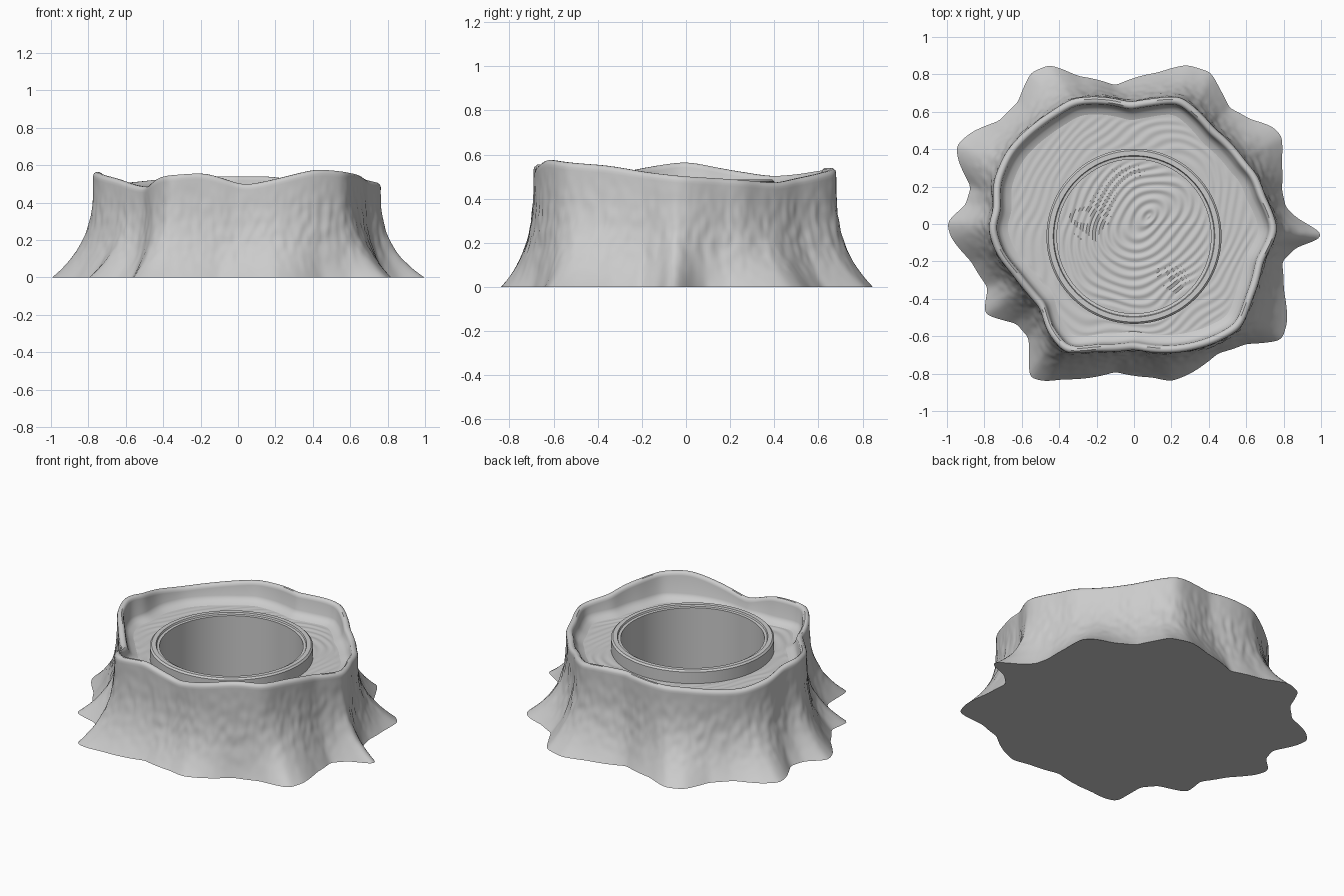
import bpy, bmesh, math
from mathutils import Vector, noise

cube = bpy.data.objects.get("Cube")
if cube:
    bpy.data.objects.remove(cube)

STEPS = 400
HUB = Vector((0, -0.066, 0))        # middle of the round socket
PITH = Vector((0.08, 0.04, 0))      # middle of the growth rings
CUT_Z, RING_Z, FLOOR_Z = 0.405, 0.487, 0.05

wood = bpy.data.materials.new("pale_grey")
wood.use_nodes = True
wood.diffuse_color = (0.6, 0.6, 0.6, 1)
wood.node_tree.nodes["Principled BSDF"].inputs["Base Color"].default_value = (0.6, 0.6, 0.6, 1)

# Root flare outline and rim outline, in hundredths; rim height by angle
ROOTS = [(102, -6), (96, -2), (87, 3), (81, 9), (79, 18), (79, 33), (79, 47), (74, 52), (62, 56),
         (51, 62), (46, 72), (41, 81), (28, 85), (13, 81), (-10, 74), (-30, 79), (-45, 85),
         (-55, 81), (-62, 65), (-72, 55), (-87, 49), (-95, 42), (-94, 34), (-87, 20), (-90, 10),
         (-100, 1), (-98, -7), (-87, -20), (-78, -34), (-80, -48), (-63, -53), (-56, -61),
         (-56, -72), (-56, -82), (-48, -84), (-38, -83), (-10, -79), (10, -82), (20, -84),
         (30, -80), (45, -69), (60, -64), (79, -62), (82, -52), (80, -35), (79, -20), (87, -12),
         (97, -9)]
RIM = [(77, -3), (70, 15), (66, 26), (60, 33), (53, 42), (43, 51), (37, 58), (25, 68), (10, 67),
       (-2, 65), (-18, 68), (-33, 67), (-43, 61), (-53, 54), (-68, 39), (-75, 23), (-75, 8),
       (-78, -2), (-74, -15), (-65, -27), (-58, -36), (-50, -45), (-46, -58), (-37, -69),
       (-20, -68), (0, -67), (20, -69), (40, -65), (57, -56), (63, -41), (69, -20)]
HEIGHT = [(0, 50), (15, 49), (38, 47), (55, 50), (75, 54), (100, 54), (120, 53), (137, 51),
          (150, 50), (165, 53), (180, 57), (200, 53), (215, 49), (226, 48), (236, 54),
          (255, 56), (273, 49), (285, 52), (304, 58), (320, 56), (331, 55), (345, 52)]


def polar(points):
    return [(math.degrees(math.atan2(y, x)) % 360, math.hypot(x, y)) for x, y in points]


def around(pairs, blur):
    """Sample (angle, value) pairs evenly round the trunk and soften the corners."""
    pairs = sorted(pairs)
    first, last = pairs[0], pairs[-1]
    pairs = [(last[0] - 360, last[1])] + pairs + [(first[0] + 360, first[1])]
    values = []
    for i in range(STEPS):
        angle = i * 360 / STEPS
        for (a, u), (b, v) in zip(pairs, pairs[1:]):
            if a <= angle <= b:
                values.append((u + (v - u) * (angle - a) / max(b - a, 1e-6)) / 100)
                break
    for _ in range(blur):
        values = [(values[i - 1] + 2 * values[i] + values[(i + 1) % STEPS]) / 4
                  for i in range(STEPS)]
    return values


roots, rim = around(polar(ROOTS), 3), around(polar(RIM), 12)
height = around(HEIGHT, 30)
rays = [Vector((math.cos(i * math.tau / STEPS), math.sin(i * math.tau / STEPS), 0))
        for i in range(STEPS)]


def loft(name, rows, cap_first=False, cap_last=False):
    bm = bmesh.new()
    loops = [[bm.verts.new(p) for p in row] for row in rows]
    for low, high in zip(loops, loops[1:]):
        for i in range(STEPS):
            j = (i + 1) % STEPS
            bm.faces.new((low[i], low[j], high[j], high[i]))
    if cap_first:
        bm.faces.new(loops[0][::-1])
    if cap_last:
        bm.faces.new(loops[-1])
    mesh = bpy.data.meshes.new(name)
    bm.to_mesh(mesh)
    bm.free()
    mesh.materials.append(wood)
    obj = bpy.data.objects.new(name, mesh)
    bpy.context.collection.objects.link(obj)
    bpy.ops.object.select_all(action="DESELECT")
    obj.select_set(True)
    bpy.context.view_layer.objects.active = obj
    bpy.ops.object.shade_smooth_by_angle(angle=math.radians(40))


def bark_row(t):
    """One level of the flared trunk, t from the ground to the rim."""
    row = []
    for i, ray in enumerate(rays):
        r = rim[i] + (roots[i] - rim[i]) * (1 - t) ** 3
        z = t * (height[i] - 0.02)
        p = ray * r + Vector((0, 0, z))
        grain = noise.noise(Vector((p.x * 30, p.y * 30, z * 14)))
        row.append(p + ray * grain * 0.006 * math.sin(math.pi * t))
    return row


def rim_row(inset, drop):
    return [ray * (rim[i] - inset) + Vector((0, 0, height[i] - drop))
            for i, ray in enumerate(rays)]


def inner_row(inset, z):
    return [ray * (rim[i] - inset) + Vector((0, 0, z)) for i, ray in enumerate(rays)]


def ring_row(radius, z):
    return [HUB + ray * radius + Vector((0, 0, z)) for ray in rays]


def ripple(p, pitch, depth):
    """Raise a point by its place on the wavy growth rings."""
    d = p - PITH
    along, across = d.x * 0.6 + d.y * 0.8, d.y * 0.6 - d.x * 0.8
    s = math.hypot(along * 0.8, across * 1.15)
    s += 0.05 * noise.noise(Vector((p.x * 4, p.y * 4, 0)))
    return p + Vector((0, 0, depth * math.sin(s * math.tau / pitch)))


# Flared trunk with its rounded rim, hollowed inner lip and flat underside
trunk = [bark_row(k / 40) for k in range(41)]
trunk += [rim_row(0.004, 0.008), rim_row(0.014, 0), rim_row(0.028, 0),
          rim_row(0.038, 0.008), rim_row(0.042, 0.022)]
trunk += [inner_row(0.048, 0.445), inner_row(0.056, 0.43), inner_row(0.072, 0.415),
          inner_row(0.1, CUT_Z)]
loft("trunk", trunk, cap_first=True)

# Recessed cut face between the rim and the socket
edge, hub_edge = inner_row(0.1, CUT_Z), ring_row(0.468, CUT_Z)
cut_face = []
for k in range(25):
    t = k / 24
    fade = 0.002 * min(1, 6 * t, 6 * (1 - t))
    cut_face.append([ripple(a.lerp(b, t), 0.05, fade) for a, b in zip(edge, hub_edge)])
loft("cut_face", cut_face)

# Raised collar and the straight bore inside it
collar = [(0.468, CUT_Z), (0.468, RING_Z - 0.01), (0.458, RING_Z), (0.432, RING_Z),
          (0.428, RING_Z - 0.01), (0.412, RING_Z - 0.012), (0.412, FLOOR_Z)]
loft("socket_collar", [ring_row(r, z) for r, z in collar])

# Socket floor with growth rings
floor = [[ripple(p, 0.045, 0.004 * min(1, k / 4)) for p in ring_row(0.412 * (1 - k / 48), FLOOR_Z)]
         for k in range(48)]
loft("socket_floor", floor, cap_last=True)
